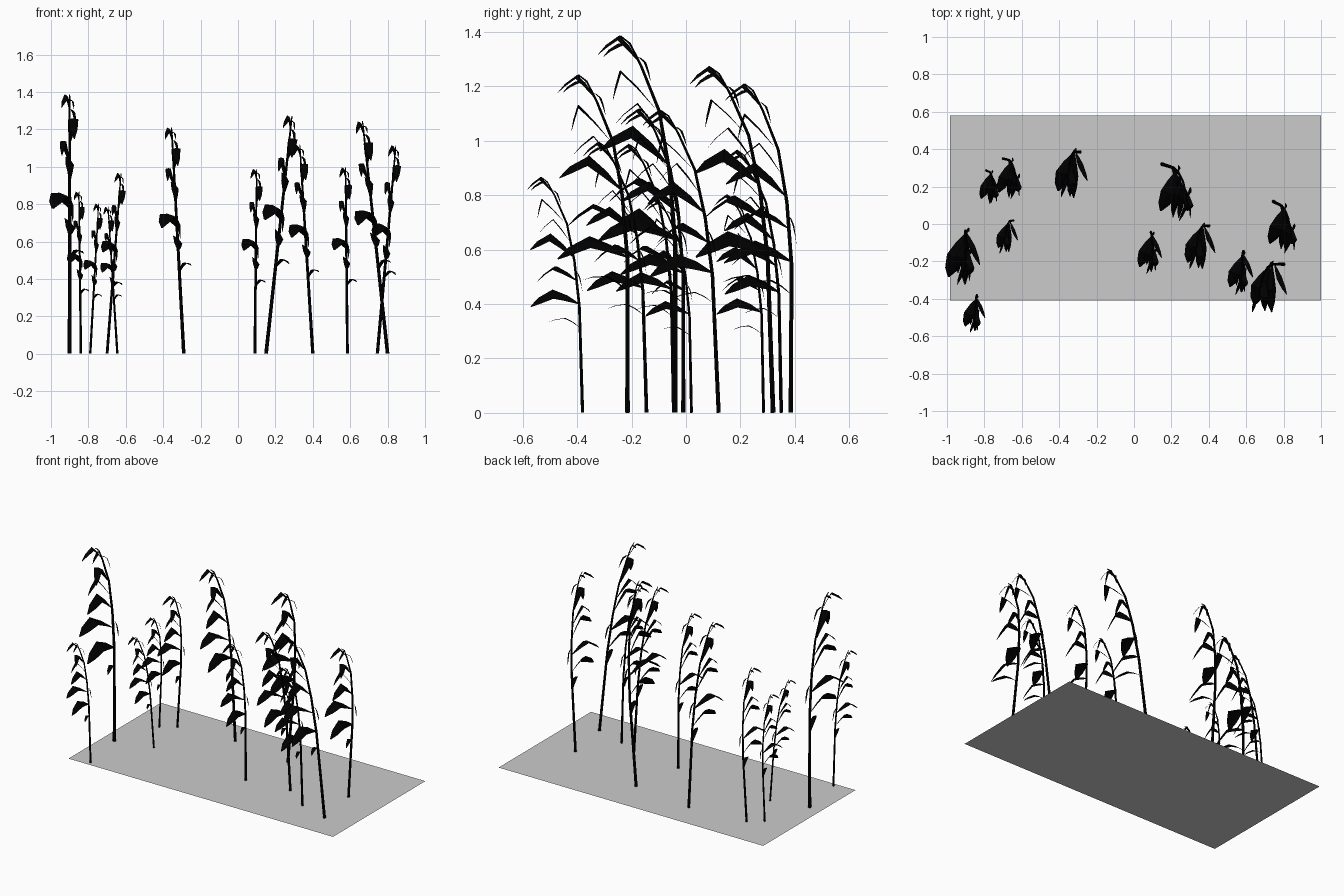
import bpy, bmesh, math
from mathutils import Vector, Matrix

if "Cube" in bpy.data.objects:
    bpy.data.objects.remove(bpy.data.objects["Cube"])

black = bpy.data.materials.new("dark_plant")
black.diffuse_color = (0, 0, 0, 1)
black.use_nodes = True
black.node_tree.nodes["Principled BSDF"].inputs["Base Color"].default_value = black.diffuse_color

# Ground sheet
bm = bmesh.new()
bm.faces.new([bm.verts.new(p) for p in
              ((-.985, -.41, 0), (1, -.41, 0), (1, .58, 0), (-.985, .58, 0))])
me = bpy.data.meshes.new("ground_sheet")
bm.to_mesh(me)
bm.free()
bpy.context.collection.objects.link(bpy.data.objects.new("ground_sheet", me))


def add_stem(bm, path, sides=6):
    """Tapered tube along (y, z, radius) points."""
    rings = []
    for i, (y, z, r) in enumerate(path):
        a, b = path[max(i - 1, 0)], path[min(i + 1, len(path) - 1)]
        t = Vector((0, b[0] - a[0], b[1] - a[1])).normalized()
        u = Vector((1, 0, 0))
        v = t.cross(u)
        rings.append([bm.verts.new(Vector((0, y, z)) + r * (
            math.cos(k * math.tau / sides) * u + math.sin(k * math.tau / sides) * v))
            for k in range(sides)])
    for p, q in zip(rings, rings[1:]):
        for k in range(sides):
            n = (k + 1) % sides
            bm.faces.new((p[k], p[n], q[n], q[k]))
    bm.faces.new(rings[0][::-1])
    bm.faces.new(rings[-1])


def add_leaf(bm, root, peak, tip, width, roll):
    """Creased strip rising from the stem to a peak, then drooping to a point."""
    p0, p1, p2 = Vector(root), Vector(peak), Vector(tip)
    pts = [p0, p0.lerp(p1, .5) + Vector((0, 0, .004)), p1,
           p1.lerp(p2, .6) + Vector((0, 0, .004)), p2]
    rows = []
    for i, (p, w) in enumerate(zip(pts, (.1, .65, 1, .7, .1))):
        t = (pts[min(i + 1, 4)] - pts[max(i - 1, 0)]).normalized()
        s = t.cross(Vector((0, 0, 1))).normalized()
        s = Matrix.Rotation(math.radians(roll), 3, t) @ s
        n = s.cross(t)
        h = w * width / 2
        rows.append([bm.verts.new(q) for q in (p - s * h, p + n * h * .2, p + s * h)])
    for a, b in zip(rows, rows[1:]):
        for k in (0, 1):
            bm.faces.new((a[k], a[k + 1], b[k + 1], b[k]))


# One plant of unit height: leaning stem and leaves fanning to the front
bm = bmesh.new()
add_stem(bm, [(0, .001, .0078), (0, .2, .0072), (0, .45, .0066), (-.015, .64, .006),
              (-.042, .8, .005), (-.09, .92, .004), (-.12, .98, .003), (-.145, 1.0, .002)])
leaves = [
    ((0, 0, .36), (.025, -.06, .4), (.055, -.13, .387), .024, 0),
    ((0, 0, .46), (0, -.11, .505), (-.002, -.205, .455), .056, -45),
    ((0, -.01, .56), (-.04, -.1, .615), (-.066, -.175, .56), .07, -10),
    ((0, -.02, .66), (0, -.115, .745), (-.005, -.2, .695), .048, -45),
    ((0, -.035, .73), (-.025, -.1, .82), (-.03, -.16, .765), .024, 0),
    ((0, -.055, .81), (.014, -.145, .905), (.018, -.165, .83), .04, 0),
    ((0, -.1, .935), (-.012, -.15, .995), (-.032, -.205, .95), .022, -40),
    ((0, -.12, .975), (.012, -.15, .975), (.016, -.19, .945), .014, -40),
    ((0, -.105, .945), (.016, -.08, .93), (.024, -.065, .88), .014, 0),
    ((0, -.01, .6), (.01, .005, .57), (.012, .015, .51), .012, 0),
]
for leaf in leaves:
    add_leaf(bm, *leaf)
plant = bpy.data.meshes.new("plant")
bm.to_mesh(plant)
bm.free()
plant.materials.append(black)

# Row of plants: base x, base y, height, sideways shift of tip, forward tilt
plants = [
    (-.90, -.04, 1.385, 0, 0), (-.84, -.38, .87, -.01, .03),
    (-.79, .285, .805, .045, .02), (-.70, .35, .97, .075, .02),
    (-.645, .02, .79, -.05, .02), (-.29, .385, 1.21, -.065, -.005),
    (.09, -.045, .99, .01, .02), (.15, .32, 1.285, .14, .035),
    (.40, -.01, 1.12, -.07, 0), (.585, -.145, 1.0, -.01, .03),
    (.745, .12, 1.125, .10, .045), (.80, -.215, 1.25, -.135, 0),
]
for i, (x, y, h, dx, lean) in enumerate(plants):
    ob = bpy.data.objects.new(f"plant_{i + 1}", plant)
    ob.location = (x, y, 0)
    ob.scale = (h, h, h)
    ob.rotation_euler = (lean, math.atan2(dx, h), 0)
    bpy.context.collection.objects.link(ob)
